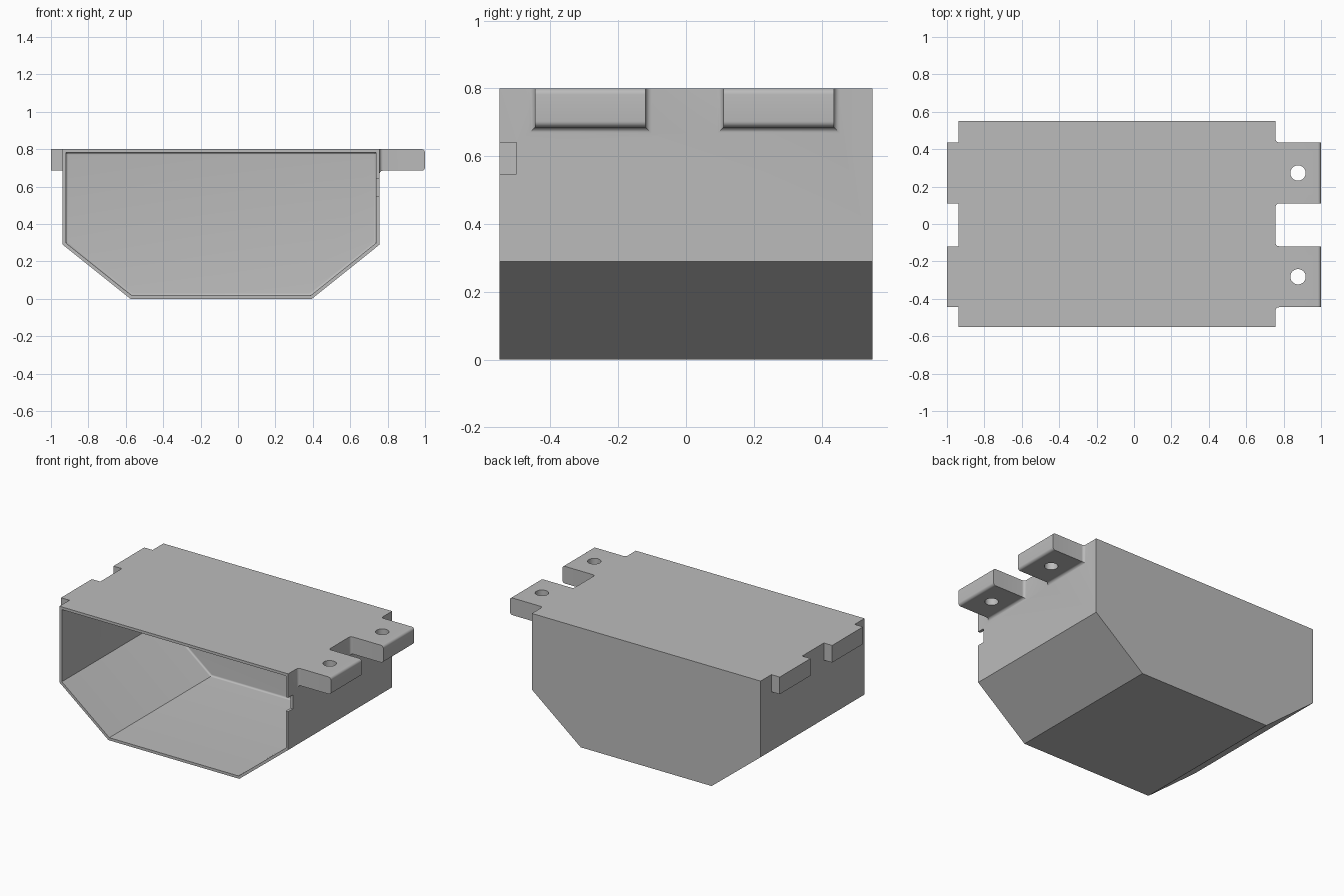
import bpy
import bmesh
import math
from mathutils import Vector

if "Cube" in bpy.data.objects:
    bpy.data.objects.remove(bpy.data.objects["Cube"], do_unlink=True)

# Single flat grey
grey = bpy.data.materials.new("plain_grey")
grey.use_nodes = True
colour = (0.5, 0.5, 0.5, 1)
grey.diffuse_color = colour
grey.node_tree.nodes["Principled BSDF"].inputs["Base Color"].default_value = colour

HALF_DEPTH, TOP, WALL = 0.55, 0.8, 0.018
SIDE_X = 0.757                      # outer face of the side with the long tabs
TAB_LOW, TAB_HALF, FILLET = 0.685, 0.163, 0.018
TAB_Y = (-0.282, 0.273)
STEPS = 6
PROFILE = [(-0.575, 0), (0.395, 0), (SIDE_X, 0.29), (SIDE_X, TOP), (-0.938, TOP), (-0.938, 0.29)]


def finish(name, bm):
    bmesh.ops.recalc_face_normals(bm, faces=bm.faces)
    mesh = bpy.data.meshes.new(name)
    bm.to_mesh(mesh)
    bm.free()
    mesh.materials.append(grey)
    obj = bpy.data.objects.new(name, mesh)
    bpy.context.collection.objects.link(obj)
    return obj


def loft(name, rings):
    """Skin a row of matching closed sections and cap both ends."""
    bm = bmesh.new()
    rows = [[bm.verts.new(p) for p in ring] for ring in rings]
    for a, b in zip(rows, rows[1:]):
        for i in range(len(a)):
            j = (i + 1) % len(a)
            bm.faces.new((a[i], a[j], b[j], b[i]))
    bm.faces.new(rows[0])
    bm.faces.new(rows[-1])
    return finish(name, bm)


def box(name, x, y, z):
    ring = lambda h: [(x[0], y[0], h), (x[1], y[0], h), (x[1], y[1], h), (x[0], y[1], h)]
    return loft(name, [ring(z[0]), ring(z[1])])


def section(y, inset):
    """Housing outline at depth y, moved inward by an even distance."""
    pts = [Vector(p) for p in PROFILE]
    ring = []
    for i, p in enumerate(pts):
        d1 = (p - pts[i - 1]).normalized()
        d2 = (pts[(i + 1) % len(pts)] - p).normalized()
        n1, n2 = Vector((-d1.y, d1.x)), Vector((-d2.y, d2.x))
        q = p + (n1 + n2) * inset / (1 + n1.dot(n2))
        ring.append((q.x, y, q.y))
    return ring


def combine(target, other, operation):
    """Apply a boolean and discard the second solid."""
    mod = target.modifiers.new(operation, "BOOLEAN")
    mod.operation, mod.object, mod.solver = operation, other, "EXACT"
    graph = bpy.context.evaluated_depsgraph_get()
    result = bpy.data.meshes.new_from_object(target.evaluated_get(graph))
    target.modifiers.clear()
    target.data = result
    bpy.data.objects.remove(other, do_unlink=True)


def long_tab(yc):
    """Tab that flares into the wall and has a rounded outer end."""
    def ring(x, grow, trim):
        y0, y1 = yc - TAB_HALF - grow, yc + TAB_HALF + grow
        low, high = TAB_LOW - grow + trim, TOP - trim
        return [(x, y0, low), (x, y1, low), (x, y1, high), (x, y0, high)]

    angles = [math.pi / 2 * i / STEPS for i in range(STEPS + 1)]
    rings = [ring(SIDE_X - 0.01, FILLET, 0)]
    rings += [ring(SIDE_X + FILLET * (1 - math.cos(a)), FILLET * (1 - math.sin(a)), 0) for a in angles]
    rings += [ring(1 - FILLET * (1 - math.sin(a)), 0, FILLET * (1 - math.cos(a))) for a in angles]
    return loft("long_tab", rings)


# Housing shell with tabs on both sides
housing = loft("housing", [section(-HALF_DEPTH, 0), section(HALF_DEPTH, 0)])
for yc in TAB_Y:
    combine(housing, long_tab(yc), "UNION")
    short = box("short_tab", (-1, -0.93), (yc - TAB_HALF, yc + TAB_HALF), (TAB_LOW, TOP))
    combine(housing, short, "UNION")

# Front cavity with a softened edge around the back wall
soft, back = 0.012, HALF_DEPTH - 0.02
sections = [section(-HALF_DEPTH - 0.1, WALL)]
for i in range(STEPS + 1):
    a = math.pi / 2 * i / STEPS
    sections.append(section(back - soft * (1 - math.sin(a)), WALL + soft * (1 - math.cos(a))))
combine(housing, loft("cavity", sections), "DIFFERENCE")

# Screw holes through the long tabs
for yc in TAB_Y:
    bm = bmesh.new()
    bmesh.ops.create_cone(bm, cap_ends=True, segments=40, radius1=0.041, radius2=0.041, depth=0.4)
    bmesh.ops.translate(bm, verts=bm.verts, vec=(0.877, yc, 0.75))
    combine(housing, finish("screw_hole", bm), "DIFFERENCE")

# Small notch in the front edge of the side wall
notch = box("notch", (SIDE_X - 0.05, SIDE_X + 0.05), (-HALF_DEPTH - 0.05, -0.5), (0.547, 0.64))
combine(housing, notch, "DIFFERENCE")

# Smooth the fillets and keep the corners crisp
bpy.ops.object.select_all(action="DESELECT")
housing.select_set(True)
bpy.context.view_layer.objects.active = housing
bpy.ops.object.shade_smooth_by_angle(angle=math.radians(25))
